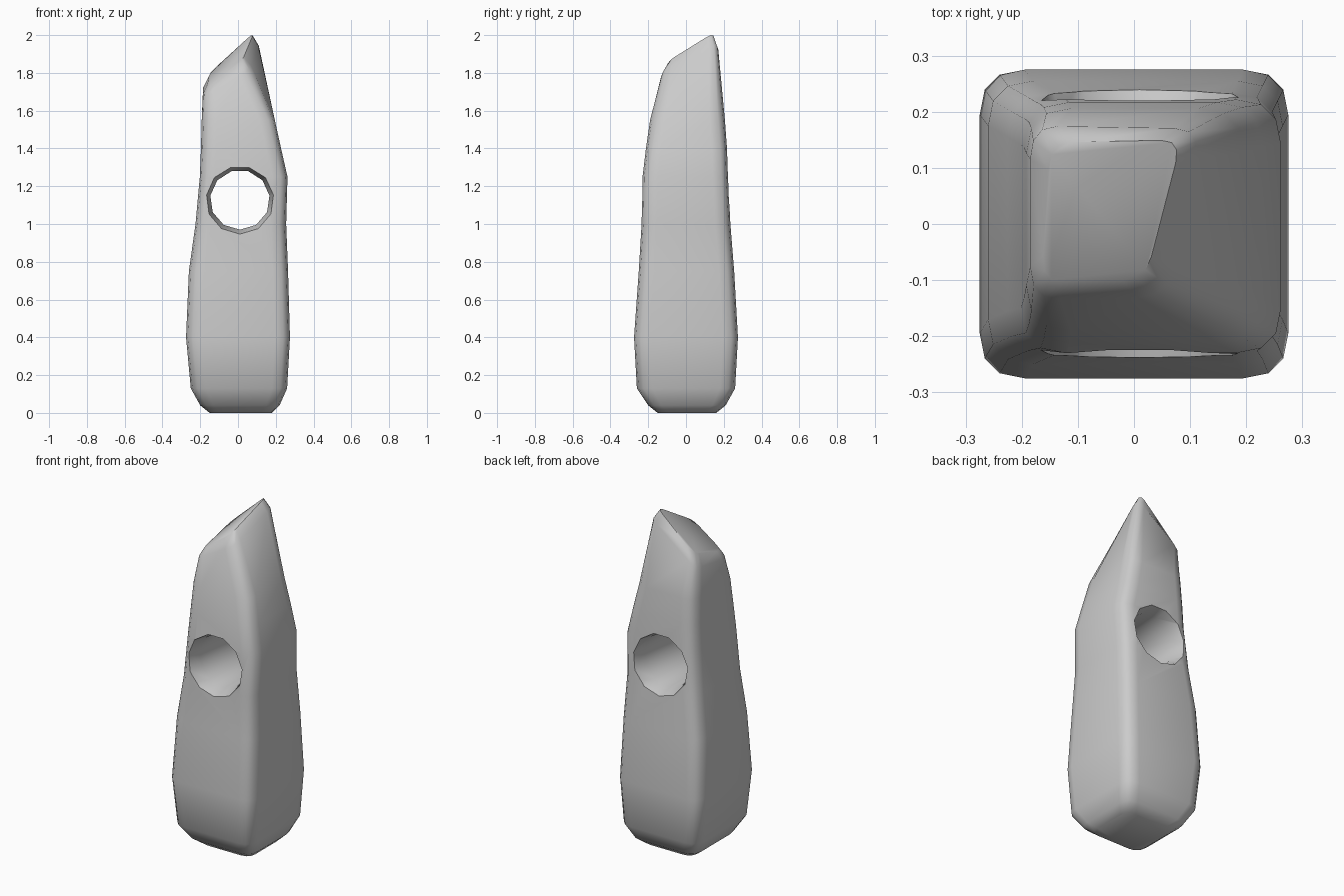
import bpy, bmesh, math
from mathutils import Vector

cube = bpy.data.objects.get("Cube")
if cube:
    bpy.data.objects.remove(cube, do_unlink=True)

stone = bpy.data.materials.new("grey stone")
stone.use_nodes = True
colour = (0.6, 0.6, 0.6, 1)
stone.diffuse_color = colour
stone.node_tree.nodes["Principled BSDF"].inputs["Base Color"].default_value = colour


def box(z, x0, x1, y0, y1):
    """Four corners of a level cross-section, counter-clockwise from front left."""
    return [Vector(c) for c in ((x0, y0, z), (x1, y0, z), (x1, y1, z), (x0, y1, z))]


def rounded(corners, radius, steps=4):
    """Round the corners of a four-sided section with short curves."""
    points = []
    for i, c in enumerate(corners):
        before, after = corners[i - 1] - c, corners[(i + 1) % 4] - c
        a = c + before.normalized() * min(radius, before.length * 0.4)
        b = c + after.normalized() * min(radius, after.length * 0.4)
        for k in range(steps):
            t = k / (steps - 1)
            points.append(a.lerp(c, t).lerp(c.lerp(b, t), t))
    return points


def loft(name, rings):
    """Skin a closed solid over rings with equal point counts."""
    bm = bmesh.new()
    loops = [[bm.verts.new(p) for p in ring] for ring in rings]
    n = len(loops[0])
    for low, high in zip(loops, loops[1:]):
        for i in range(n):
            j = (i + 1) % n
            bm.faces.new((low[i], low[j], high[j], high[i]))
    bm.faces.new(loops[0][::-1])
    bm.faces.new(loops[-1])
    bmesh.ops.recalc_face_normals(bm, faces=bm.faces)
    mesh = bpy.data.meshes.new(name)
    bm.to_mesh(mesh)
    bm.free()
    mesh.materials.append(stone)
    obj = bpy.data.objects.new(name, mesh)
    bpy.context.collection.objects.link(obj)
    return obj


# Stone body: level sections (z, left, right, front, back) and corner radius
sections = [
    (0.00, -0.15, 0.18, -0.15, 0.16, 0.06),
    (0.04, -0.20, 0.22, -0.20, 0.21, 0.07),
    (0.13, -0.25, 0.26, -0.26, 0.26, 0.08),
    (0.40, -0.275, 0.275, -0.275, 0.275, 0.08),
    (0.75, -0.26, 0.265, -0.25, 0.255, 0.08),
    (1.00, -0.225, 0.255, -0.235, 0.235, 0.08),
    (1.25, -0.202, 0.262, -0.23, 0.222, 0.08),
    (1.40, -0.196, 0.228, -0.212, 0.217, 0.08),
    (1.55, -0.192, 0.195, -0.19, 0.206, 0.08),
]
rings = [rounded(box(*s[:5]), s[5]) for s in sections]

# Slanted peak: tilted section rising to the back right, then a softened cap
peak = [Vector(c) for c in ((-0.185, -0.135, 1.68), (0.06, -0.13, 1.81),
                            (0.12, 0.17, 1.96), (-0.185, 0.175, 1.73))]
cap = [Vector(c) for c in ((-0.165, -0.105, 1.725), (0.02, -0.1, 1.86),
                           (0.085, 0.15, 2.015), (-0.15, 0.145, 1.80))]
rings += [rounded(peak, 0.06), rounded(cap, 0.05)]
body = loft("stone_head", rings)

# Waisted handle hole, running front to back
sides = 11
hole_rings = []
for y, r in ((-0.4, 0.26), (-0.24, 0.182), (-0.15, 0.158),
             (0.15, 0.158), (0.24, 0.182), (0.4, 0.26)):
    hole_rings.append([Vector((0.01 + r * math.cos(a), y, 1.128 + r * math.sin(a)))
                       for a in (math.tau * (i + 0.25) / sides for i in range(sides))])
cutter = loft("hole_cutter", hole_rings)
cutter.hide_render = True
cutter.hide_viewport = True

cut = body.modifiers.new("handle hole", 'BOOLEAN')
cut.object = cutter
cut.operation = 'DIFFERENCE'
cut.solver = 'EXACT'

# Apply the cut, then shade smoothly
bpy.context.view_layer.update()
graph = bpy.context.evaluated_depsgraph_get()
result = bpy.data.meshes.new_from_object(body.evaluated_get(graph))
body.modifiers.clear()
body.data = result
bpy.data.objects.remove(cutter, do_unlink=True)
bpy.ops.object.select_all(action='DESELECT')
body.select_set(True)
bpy.context.view_layer.objects.active = body
bpy.ops.object.shade_smooth_by_angle(angle=math.radians(60))
